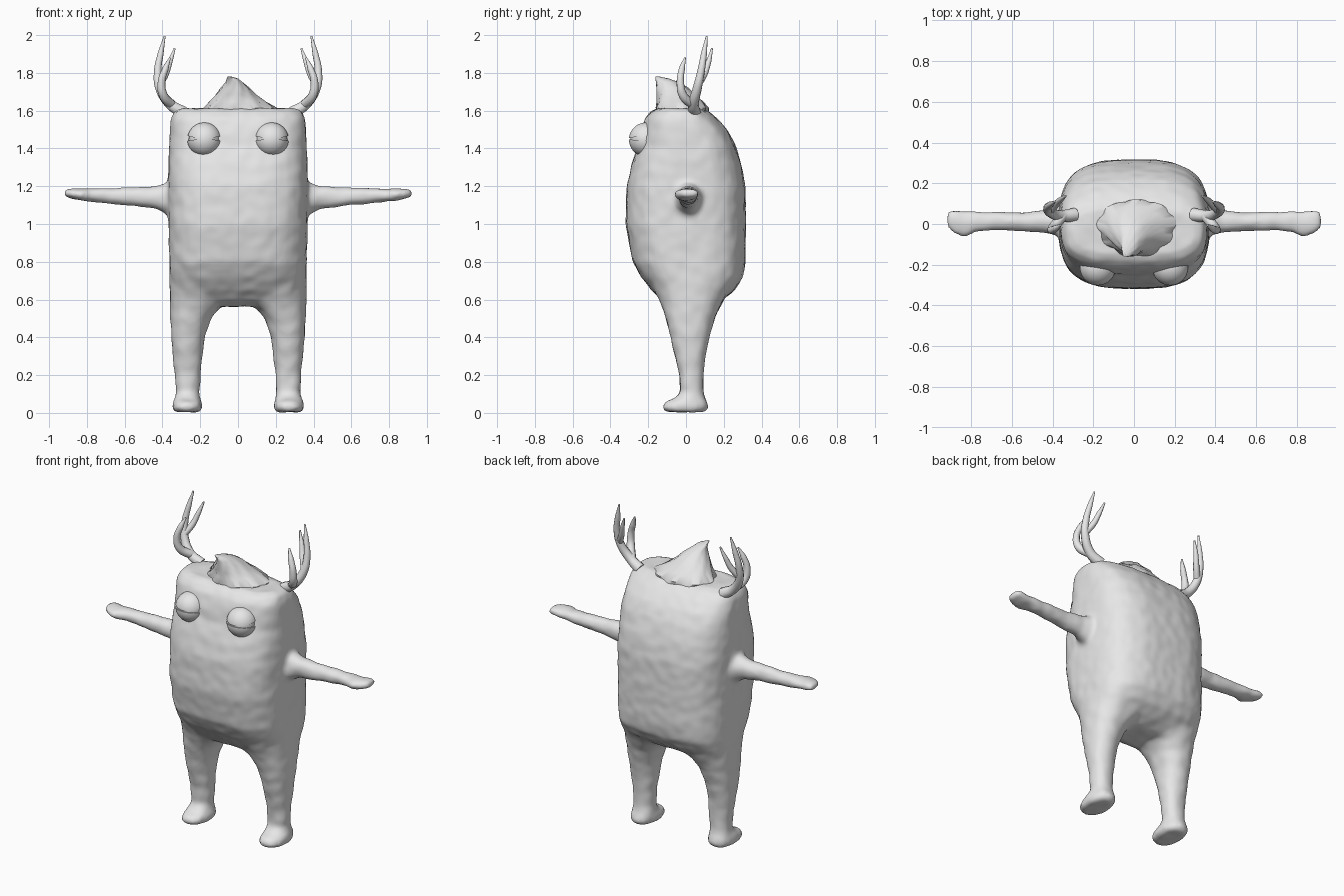
import bpy, bmesh, math
from mathutils import Vector, noise

cube = bpy.data.objects.get("Cube")
if cube:
    bpy.data.objects.remove(cube, do_unlink=True)

clay = bpy.data.materials.new("light_grey")
clay.use_nodes = True
clay.diffuse_color = (0.8, 0.8, 0.8, 1)
clay.node_tree.nodes["Principled BSDF"].inputs["Base Color"].default_value = (0.8, 0.8, 0.8, 1)


def finish(bm, name, angle=60):
    bmesh.ops.recalc_face_normals(bm, faces=bm.faces)
    mesh = bpy.data.meshes.new(name)
    bm.to_mesh(mesh)
    bm.free()
    mesh.materials.append(clay)
    ob = bpy.data.objects.new(name, mesh)
    bpy.context.collection.objects.link(ob)
    bpy.ops.object.select_all(action="DESELECT")
    ob.select_set(True)
    bpy.context.view_layer.objects.active = ob
    bpy.ops.object.shade_smooth_by_angle(angle=math.radians(angle))
    return ob


def skin(bm, rings):
    """Bridge closed rings of points and cap both ends."""
    loops = [[bm.verts.new(p) for p in ring] for ring in rings]
    n = len(loops[0])
    for a, b in zip(loops, loops[1:]):
        for i in range(n):
            j = (i + 1) % n
            bm.faces.new((a[i], a[j], b[j], b[i]))
    bm.faces.new(loops[0][::-1])
    bm.faces.new(loops[-1])


def section(t, u0, u1, v0, v1, power, place, n=40):
    """Superellipse ring between the given limits at station t."""
    ring = []
    for i in range(n):
        a = math.tau * i / n
        c, s = math.cos(a), math.sin(a)
        u = (u0 + u1) / 2 + (u1 - u0) / 2 * math.copysign(abs(c) ** (2 / power), c)
        v = (v0 + v1) / 2 + (v1 - v0) / 2 * math.copysign(abs(s) ** (2 / power), s)
        ring.append(place(t, u, v))
    return ring


# Torso: height, half width, front, back
torso = [(0.565, 0.30, -0.07, 0.12), (0.6, 0.345, -0.13, 0.19), (0.65, 0.355, -0.18, 0.255),
         (0.72, 0.36, -0.235, 0.3), (0.8, 0.362, -0.28, 0.313), (1.0, 0.366, -0.318, 0.315),
         (1.2, 0.368, -0.312, 0.312), (1.32, 0.366, -0.285, 0.29), (1.42, 0.362, -0.25, 0.258),
         (1.5, 0.358, -0.235, 0.215), (1.56, 0.352, -0.215, 0.16), (1.595, 0.335, -0.185, 0.115),
         (1.61, 0.3, -0.15, 0.08)]
# Leg and foot: height, inner, outer, front, back
leg = [(0.006, 0.205, 0.335, -0.105, 0.1), (0.03, 0.19, 0.348, -0.127, 0.117),
       (0.055, 0.195, 0.343, -0.11, 0.112), (0.075, 0.202, 0.335, -0.06, 0.1),
       (0.11, 0.205, 0.328, -0.028, 0.09), (0.2, 0.2, 0.332, -0.035, 0.09),
       (0.3, 0.19, 0.343, -0.055, 0.1), (0.4, 0.178, 0.352, -0.08, 0.122),
       (0.5, 0.145, 0.356, -0.105, 0.15), (0.55, 0.105, 0.358, -0.12, 0.172),
       (0.6, 0.04, 0.36, -0.14, 0.2), (0.72, 0.04, 0.36, -0.2, 0.26)]
# Arm and hand: reach, front, back, bottom, top
arm = [(0.28, -0.12, 0.14, 0.98, 1.29), (0.345, -0.085, 0.11, 1.02, 1.25),
       (0.38, -0.055, 0.08, 1.055, 1.215), (0.43, -0.04, 0.065, 1.08, 1.2),
       (0.55, -0.034, 0.055, 1.095, 1.192), (0.7, -0.03, 0.058, 1.11, 1.188),
       (0.78, -0.04, 0.062, 1.12, 1.186), (0.83, -0.066, 0.062, 1.125, 1.186),
       (0.88, -0.05, 0.07, 1.135, 1.186), (0.91, -0.028, 0.068, 1.145, 1.178),
       (0.92, -0.01, 0.05, 1.152, 1.17)]

bm = bmesh.new()
skin(bm, [section(z, -w, w, f, b, 3, lambda t, u, v: (u, v, t)) for z, w, f, b in torso])
for side in (-1, 1):
    skin(bm, [section(z, i, o, f, b, 2.3, lambda t, u, v: (side * u, v, t))
              for z, i, o, f, b in leg])
    skin(bm, [section(x, f, b, lo, hi, 2.1, lambda t, u, v: (side * t, u, v))
              for x, f, b, lo, hi in arm])
body = finish(bm, "body")

# Fuse the limbs into one soft skin
remesh = body.modifiers.new("fuse", "REMESH")
remesh.mode = "VOXEL"
remesh.voxel_size = 0.014
remesh.use_smooth_shade = True
soften = body.modifiers.new("soften", "SMOOTH")
soften.factor = 0.5
soften.iterations = 6
for name in ("fuse", "soften"):
    bpy.ops.object.modifier_apply(modifier=name)

# Slight hand-sculpted unevenness
bm = bmesh.new()
bm.from_mesh(body.data)
for v in bm.verts:
    v.co += v.normal * (0.004 * noise.noise(v.co * 16) + 0.002)
for f in bm.faces:
    f.smooth = True
bm.to_mesh(body.data)
bm.free()


def ball(bm, center, radius, tilt=None, keep_above=True, cut=0):
    """Sphere, optionally cut to a lid by a tilted plane."""
    bmesh.ops.create_uvsphere(bm, u_segments=40, v_segments=28, radius=radius)
    if tilt is not None:
        normal = Vector((0, math.sin(tilt), math.cos(tilt)))
        bmesh.ops.bisect_plane(bm, geom=bm.verts[:] + bm.edges[:] + bm.faces[:],
                               plane_co=normal * cut, plane_no=normal,
                               clear_inner=keep_above, clear_outer=not keep_above)
        bmesh.ops.holes_fill(bm, edges=[e for e in bm.edges if e.is_boundary])
    bmesh.ops.translate(bm, verts=bm.verts, vec=center)


# Eyes: ball with heavy upper lid and lower lid
for side, label in ((1, "left"), (-1, "right")):
    center = Vector((side * 0.178, -0.212, 1.447))
    for part, radius, args in (("eyeball", 0.083, ()),
                               ("upper_lid", 0.09, (-0.15, True, 0.022)),
                               ("lower_lid", 0.09, (0.1, False, -0.008))):
        bm = bmesh.new()
        ball(bm, center, radius, *args)
        finish(bm, f"{label}_{part}", 40)


def tube(name, points, radii):
    """Tapered smooth curve turned into a mesh."""
    curve = bpy.data.curves.new(name, "CURVE")
    curve.dimensions = "3D"
    curve.bevel_depth = 1
    curve.bevel_resolution = 3
    curve.use_fill_caps = True
    curve.resolution_u = 8
    spline = curve.splines.new("BEZIER")
    spline.bezier_points.add(len(points) - 1)
    for bp, p, r in zip(spline.bezier_points, points, radii):
        bp.co, bp.radius = p, r
        bp.handle_left_type = bp.handle_right_type = "AUTO"
    ob = bpy.data.objects.new(name, curve)
    bpy.context.collection.objects.link(ob)
    bpy.ops.object.select_all(action="DESELECT")
    ob.select_set(True)
    bpy.context.view_layer.objects.active = ob
    curve.materials.append(clay)
    bpy.ops.object.convert(target="MESH")
    bpy.ops.object.shade_smooth_by_angle(angle=math.radians(60))


# Antlers: a main beam with a front and a rear tine
antler = {
    "beam": ([(0.29, 0.045, 1.59), (0.36, 0.04, 1.635), (0.415, 0.06, 1.72), (0.425, 0.08, 1.81),
              (0.41, 0.095, 1.9), (0.388, 0.11, 1.995)], (0.034, 0.028, 0.024, 0.02, 0.016, 0.005)),
    "front_tine": ([(0.35, 0.04, 1.63), (0.395, -0.015, 1.68), (0.405, -0.03, 1.75),
                    (0.385, -0.022, 1.82), (0.36, -0.005, 1.88)], (0.026, 0.024, 0.02, 0.017, 0.005)),
    "rear_tine": ([(0.415, 0.065, 1.74), (0.385, 0.095, 1.79), (0.36, 0.12, 1.86),
                   (0.335, 0.138, 1.93)], (0.02, 0.018, 0.014, 0.005)),
}
for side, label in ((1, "left"), (-1, "right")):
    for part, (points, radii) in antler.items():
        tube(f"{label}_antler_{part}", [(side * x, y, z) for x, y, z in points], radii)

# Swirled tuft: height, centre x, centre y, half width, half depth
tuft = [(1.585, 0.015, -0.015, 0.185, 0.135), (1.615, 0.012, -0.018, 0.188, 0.138),
        (1.65, 0.0, -0.028, 0.145, 0.12), (1.685, -0.012, -0.05, 0.105, 0.1),
        (1.72, -0.015, -0.07, 0.075, 0.085), (1.75, -0.02, -0.095, 0.045, 0.06),
        (1.77, -0.03, -0.125, 0.03, 0.035), (1.78, -0.045, -0.15, 0.01, 0.012)]
rings = []
for k, (z, cx, cy, rx, ry) in enumerate(tuft):
    ring = []
    for i in range(72):
        a = math.tau * i / 72
        ridge = 0.94 + 0.1 * abs(math.cos(4.5 * (a - 0.22 * k))) + 0.03 * math.sin(3 * a)
        ring.append((cx + rx * ridge * math.cos(a), cy + ry * ridge * math.sin(a), z))
    rings.append(ring)
bm = bmesh.new()
skin(bm, rings)
finish(bm, "hair_tuft", 50)
